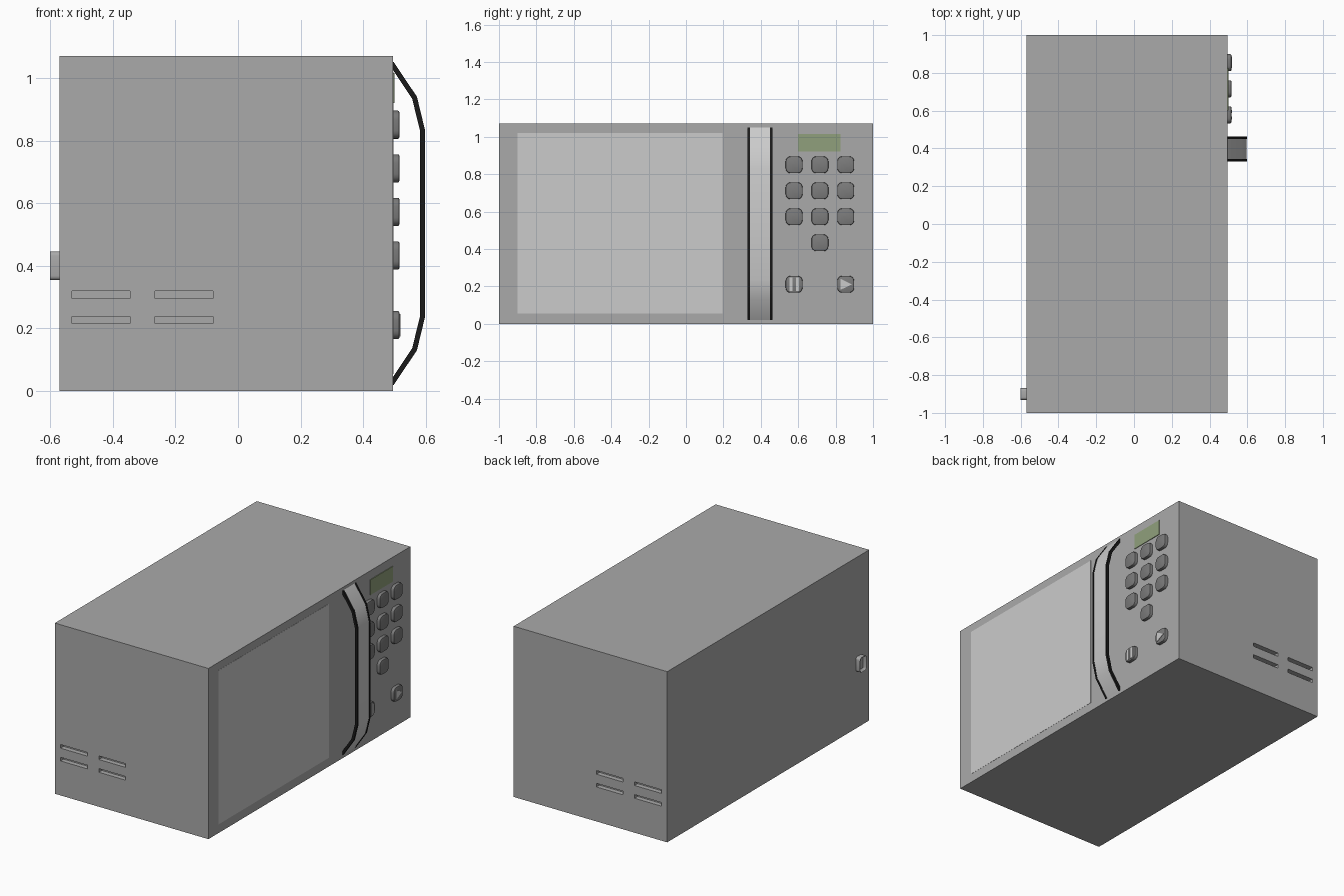
import bpy, bmesh
from math import radians, cos, sin, pi
from mathutils import Vector

if "Cube" in bpy.data.objects:
    bpy.data.objects.remove(bpy.data.objects["Cube"])

BACK, FACE, HEIGHT = -0.57, 0.495, 1.07


def material(name, r, g, b):
    m = bpy.data.materials.new(name)
    m.diffuse_color = (r, g, b, 1)
    m.use_nodes = True
    m.node_tree.nodes["Principled BSDF"].inputs["Base Color"].default_value = m.diffuse_color
    return m


CASE = material("case_grey", 0.4, 0.4, 0.4)
GLASS = material("window_grey", 0.68, 0.68, 0.68)
DARK = material("button_grey", 0.2, 0.2, 0.2)
PALE = material("symbol_grey", 0.65, 0.65, 0.65)
BLACK = material("black_trim", 0.01, 0.01, 0.01)
GREEN = material("display_green", 0.28, 0.35, 0.2)


def finish(name, bm, mat, smooth=False):
    bmesh.ops.recalc_face_normals(bm, faces=bm.faces)
    me = bpy.data.meshes.new(name)
    bm.to_mesh(me)
    bm.free()
    if mat:
        me.materials.append(mat)
    if smooth:
        me.shade_smooth()
        me.set_sharp_from_angle(angle=radians(35))
    ob = bpy.data.objects.new(name, me)
    bpy.context.collection.objects.link(ob)
    return ob


def extrude(bm, points, direction):
    """Extrude a flat outline; returns the moved cap."""
    base = bm.faces.new([bm.verts.new(p) for p in points])
    out = bmesh.ops.extrude_face_region(bm, geom=[base], use_keep_orig=True)["geom"]
    bmesh.ops.translate(bm, vec=direction,
                        verts=[v for v in out if isinstance(v, bmesh.types.BMVert)])
    return next(f for f in out if isinstance(f, bmesh.types.BMFace))


def box(bm, lo, hi):
    extrude(bm, [(lo[0], lo[1], lo[2]), (hi[0], lo[1], lo[2]),
                 (hi[0], lo[1], hi[2]), (lo[0], lo[1], hi[2])], (0, hi[1] - lo[1], 0))


def rounded(y, z, w, h, r, n=5):
    """Rounded rectangle in the yz plane."""
    pts = []
    for q, (sy, sz) in enumerate([(1, 1), (-1, 1), (-1, -1), (1, -1)]):
        for i in range(n):
            a = (q + i / (n - 1)) * pi / 2
            pts.append((y + sy * (w / 2 - r) + r * cos(a), z + sz * (h / 2 - r) + r * sin(a)))
    return pts


def plate(name, yz, x0, x1, mat, bevel=0, smooth=False):
    bm = bmesh.new()
    cap = extrude(bm, [(x0, y, z) for y, z in yz], (x1 - x0, 0, 0))
    if bevel:
        bmesh.ops.bevel(bm, geom=list(cap.edges), offset=bevel, segments=2,
                        profile=0.5, affect='EDGES')
    return finish(name, bm, mat, smooth)


def rect(y0, y1, z0, z1):
    return [(y0, z0), (y1, z0), (y1, z1), (y0, z1)]


# Case with four vent slots sunk into each end
bm = bmesh.new()
box(bm, (BACK, -1, 0), (FACE, 1, HEIGHT))
case = finish("case", bm, CASE)
bm = bmesh.new()
for side in (-1, 1):
    for x in (-0.53, -0.265):
        for z in (0.216, 0.296):
            ys = sorted((side * 0.97, side * 1.05))
            box(bm, (x, ys[0], z), (x + 0.186, ys[1], z + 0.023))
cutter = finish("vent_cutter", bm, None)
cutter.hide_render = True
cutter.hide_viewport = False
cutter.display_type = 'WIRE'
mod = case.modifiers.new("vents", 'BOOLEAN')
mod.operation = 'DIFFERENCE'
mod.solver = 'EXACT'
mod.object = cutter

# Door window and display
plate("door_window", rect(-0.9, 0.195, 0.055, 1.02), FACE - 0.005, FACE + 0.001, GLASS)
plate("display", rect(0.6, 0.825, 0.92, 1.015), FACE - 0.005, FACE + 0.004, GREEN)

# Bowed handle: grey band between two black rims
half = [(0.497, 0.515), (0.571, 0.405), (0.597, 0.298)]
inner = [(0.478, 0.515), (0.556, 0.398), (0.581, 0.296)]
MID = 0.535


def bow(side):
    return [(x, MID + z) for x, z in side] + [(x, MID - z) for x, z in reversed(side)]


def handle_part(name, y0, y1, inset, mat):
    outer_line = [(x - inset, z) for x, z in bow(half)]
    inner_line = [(x + inset, z) for x, z in bow(inner)]
    bm = bmesh.new()
    rows = [[[bm.verts.new((x, y, z)) for x, z in line] for line in (outer_line, inner_line)]
            for y in (y0, y1)]
    (a, b), (c, d) = rows
    for i in range(len(a) - 1):
        for p, q in ((a, b), (b, d), (d, c), (c, a)):
            bm.faces.new((p[i], p[i + 1], q[i + 1], q[i]))
    for i in (0, -1):
        bm.faces.new((a[i], b[i], d[i], c[i]))
    finish(name, bm, mat, True)


handle_part("handle_band", 0.342, 0.45, 0.002, PALE)
handle_part("handle_rim_left", 0.33, 0.343, 0, BLACK)
handle_part("handle_rim_right", 0.449, 0.462, 0, BLACK)

# Keypad buttons
COLS, TOP = (0.578, 0.716, 0.854), FACE + 0.02
spots = [(y, z) for z in (0.85, 0.711, 0.572) for y in COLS]
spots += [(COLS[1], 0.433), (COLS[0], 0.211), (COLS[2], 0.211)]
for i, (y, z) in enumerate(spots):
    plate(f"button_{i + 1}", rounded(y, z, 0.09, 0.09, 0.027), FACE - 0.005, TOP,
          DARK, 0.005, True)

# Pause bars and start triangle
for dy in (-0.017, 0.017):
    y = COLS[0] + dy
    plate("pause_bar", rect(y - 0.008, y + 0.008, 0.175, 0.247), TOP - 0.003, TOP + 0.003, PALE)
plate("start_arrow", [(0.827, 0.182), (0.887, 0.211), (0.827, 0.24)],
      TOP - 0.003, TOP + 0.003, PALE)

# Power socket on the back: rounded block with a sunken centre
bm = bmesh.new()
cap = extrude(bm, [(BACK + 0.005, y, z) for y, z in rounded(-0.9, 0.4, 0.062, 0.092, 0.014)],
              (-0.035, 0, 0))
bmesh.ops.recalc_face_normals(bm, faces=bm.faces)
bmesh.ops.inset_region(bm, faces=[cap], thickness=0.012)
bmesh.ops.translate(bm, vec=(0.015, 0, 0), verts=list(cap.verts))
finish("power_socket", bm, CASE, True)
